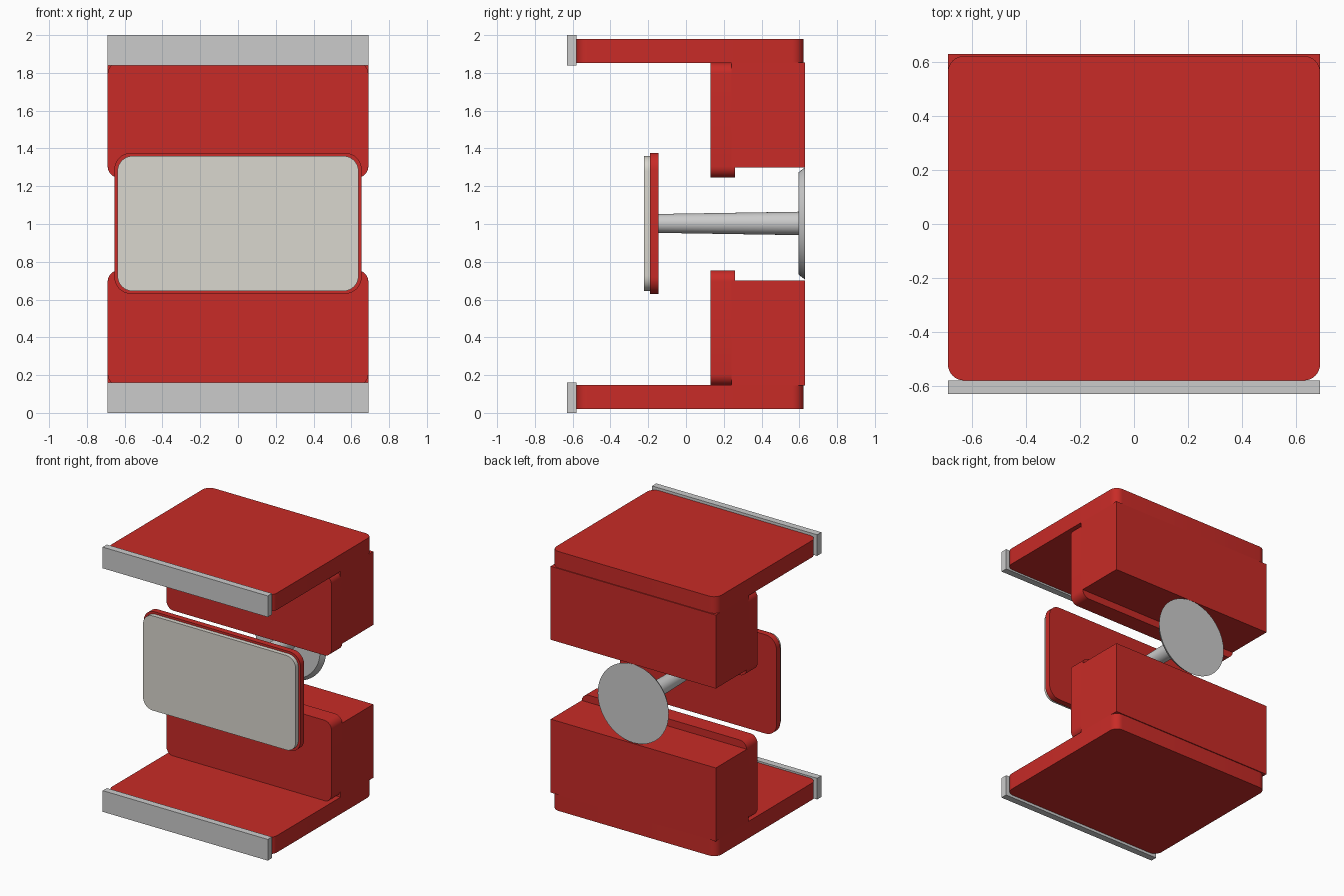
import bpy, bmesh, math
from mathutils import Matrix, Vector

if "Cube" in bpy.data.objects:
    bpy.data.objects.remove(bpy.data.objects["Cube"])


def material(name, rgb):
    m = bpy.data.materials.new(name)
    m.diffuse_color = (*rgb, 1)
    m.use_nodes = True
    m.node_tree.nodes["Principled BSDF"].inputs["Base Color"].default_value = m.diffuse_color
    return m


RED = material("red", (0.58, 0.024, 0.02))
CREAM = material("cream", (0.70, 0.68, 0.62))


def finish(name, bm, mat):
    bmesh.ops.recalc_face_normals(bm, faces=bm.faces)
    me = bpy.data.meshes.new(name)
    bm.to_mesh(me)
    bm.free()
    ob = bpy.data.objects.new(name, me)
    bpy.context.collection.objects.link(ob)
    if mat:
        me.materials.append(mat)
    bpy.ops.object.select_all(action='DESELECT')
    ob.select_set(True)
    bpy.context.view_layer.objects.active = ob
    bpy.ops.object.shade_smooth_by_angle(angle=math.radians(30))
    return ob


def slab(name, x, y, z, mat=None, radius=0, axis='Y', seg=8):
    """Box between ranges; edges parallel to axis are rounded."""
    bm = bmesh.new()
    bmesh.ops.create_cube(bm, size=1)
    lo, hi = Vector((x[0], y[0], z[0])), Vector((x[1], y[1], z[1]))
    bmesh.ops.scale(bm, vec=hi - lo, verts=bm.verts)
    bmesh.ops.translate(bm, vec=(lo + hi) / 2, verts=bm.verts)
    if radius:
        i = 'XYZ'.index(axis)
        edges = [e for e in bm.edges
                 if abs(e.verts[0].co[i] - e.verts[1].co[i]) > 1e-4]
        bmesh.ops.bevel(bm, geom=edges, offset=radius, segments=seg,
                        profile=0.5, affect='EDGES')
    return finish(name, bm, mat)


def cone_y(name, y0, y1, r0, r1, z=1.0, mat=None):
    """Tapered cylinder along y."""
    bm = bmesh.new()
    rot = Matrix.Rotation(math.radians(-90), 4, 'X')
    bmesh.ops.create_cone(bm, cap_ends=True, segments=64, radius1=r0, radius2=r1,
                          depth=y1 - y0,
                          matrix=Matrix.Translation((0, (y0 + y1) / 2, z)) @ rot)
    return finish(name, bm, mat)


W = (-0.69, 0.69)

# Lower and upper halves, mirrored about z = 1
for side in ("lower", "upper"):
    def zr(a, b):
        return (a, b) if side == "lower" else (2 - b, 2 - a)

    slab(side + "_plate", W, (-0.58, 0.623), zr(0.02, 0.147), RED, 0.06, 'Z')
    slab(side + "_edge_strip", W, (-0.63, -0.58), zr(0, 0.16))
    slab(side + "_back_block", W, (0.24, 0.63), zr(0.145, 0.70), RED)
    slab(side + "_inner_panel", W, (0.13, 0.26), zr(0.145, 0.755), RED, 0.06)

# Floating front pad
slab("pad_backing", (-0.655, 0.655), (-0.19, -0.145), (0.63, 1.377), RED, 0.09)
slab("pad_face", (-0.638, 0.638), (-0.222, -0.19), (0.645, 1.36), CREAM, 0.08)

# Connecting rod and rear disc
cone_y("rod", -0.146, 0.60, 0.05, 0.062, 1.003)
cone_y("rear_disc", 0.595, 0.63, 0.27, 0.297, 1.003)
